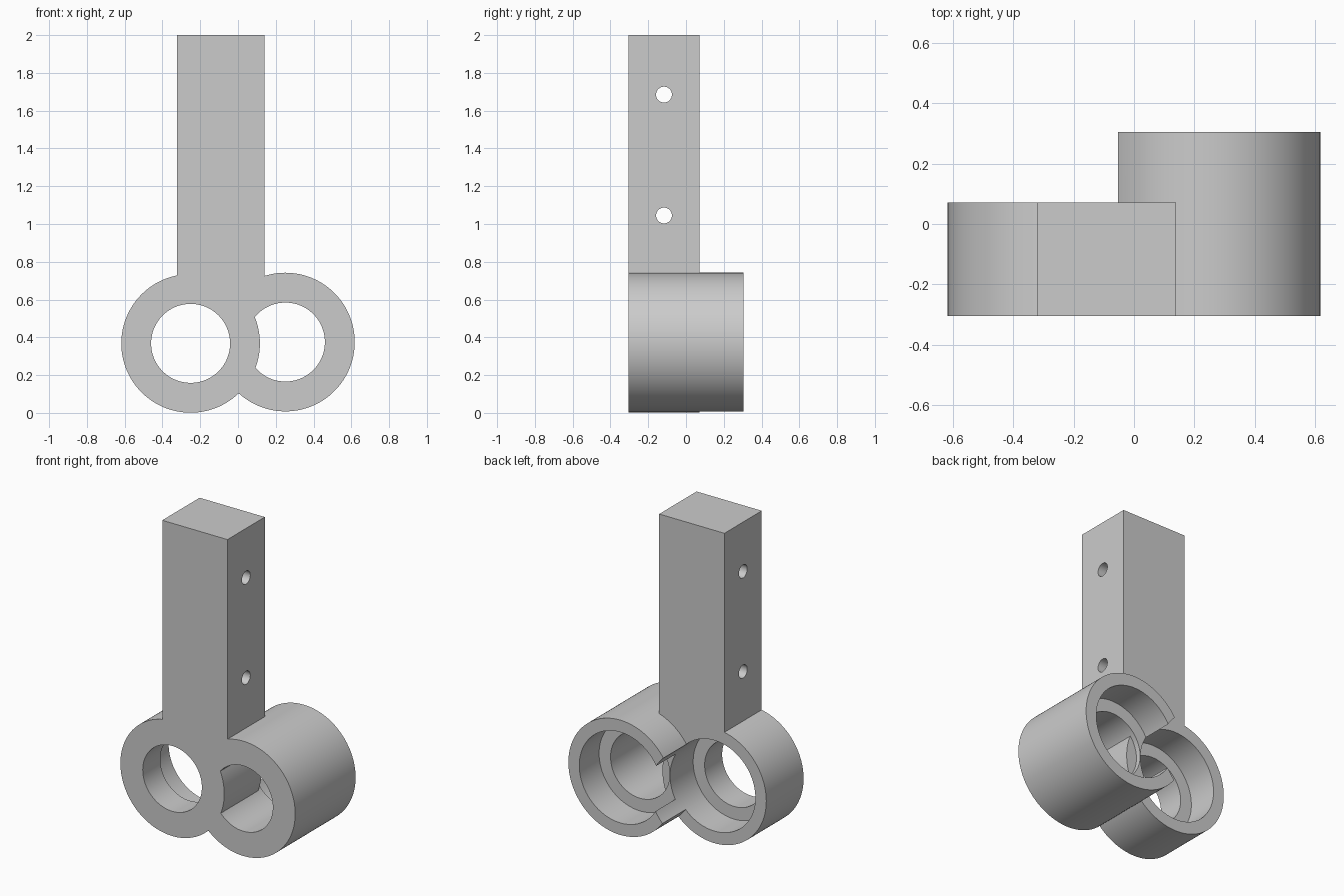
import bpy
import math

cube = bpy.data.objects.get("Cube")
if cube:
    bpy.data.objects.remove(cube, do_unlink=True)

grey = bpy.data.materials.new("plain_grey")
grey.use_nodes = True
colour = (0.6, 0.6, 0.6, 1)
grey.diffuse_color = colour
grey.node_tree.nodes["Principled BSDF"].inputs["Base Color"].default_value = colour

FRONT, STEM_BACK, BACK = -0.305, 0.072, 0.305
LEFT_X, RIGHT_X = -0.251, 0.251
LEFT_Z, RIGHT_Z = 0.368, 0.375
OUTER, HOLE, BORE = 0.367, 0.209, 0.29
BORE_DEPTH = 0.2
PAST = 0.1  # how far cutters reach past a surface


def finish(obj, name):
    obj.name = name
    obj.data.materials.clear()
    obj.data.materials.append(grey)
    return obj


def tube(name, x, z, radius, y0, y1):
    """Cylinder along y from y0 to y1."""
    bpy.ops.mesh.primitive_cylinder_add(
        vertices=128, radius=radius, depth=y1 - y0,
        location=(x, (y0 + y1) / 2, z), rotation=(math.pi / 2, 0, 0))
    return finish(bpy.context.object, name)


def combine(target, other, operation):
    """Apply a boolean and remove the second body."""
    mod = target.modifiers.new(operation.lower(), 'BOOLEAN')
    mod.operation = operation
    mod.solver = 'EXACT'
    mod.object = other
    bpy.ops.object.select_all(action='DESELECT')
    bpy.context.view_layer.objects.active = target
    target.select_set(True)
    bpy.ops.object.modifier_apply(modifier=mod.name)
    bpy.data.objects.remove(other, do_unlink=True)


# Upright stem
x0, x1, z0, z1 = -0.322, 0.139, 0.62, 2.0
bpy.ops.mesh.primitive_cube_add(
    size=1, location=((x0 + x1) / 2, (FRONT + STEM_BACK) / 2, (z0 + z1) / 2))
stem = finish(bpy.context.object, "stem")
stem.scale = (x1 - x0, STEM_BACK - FRONT, z1 - z0)
bpy.ops.object.transform_apply(location=False, rotation=False, scale=True)

# Long socket with its stepped bore
bracket = tube("twin_socket_bracket", RIGHT_X, RIGHT_Z, OUTER, FRONT, BACK)
combine(bracket, tube("long_hole", RIGHT_X, RIGHT_Z, HOLE, FRONT - PAST, BACK + PAST), 'DIFFERENCE')
combine(bracket, tube("long_bore", RIGHT_X, RIGHT_Z, BORE, BACK - BORE_DEPTH, BACK + PAST), 'DIFFERENCE')

# Short socket and stem join the long socket
combine(bracket, tube("short_socket", LEFT_X, LEFT_Z, OUTER, FRONT, STEM_BACK), 'UNION')
combine(bracket, stem, 'UNION')

# Short socket bore, which also opens the side of the long socket
combine(bracket, tube("short_hole", LEFT_X, LEFT_Z, HOLE, FRONT - PAST, BACK + PAST), 'DIFFERENCE')
combine(bracket, tube("short_bore", LEFT_X, LEFT_Z, BORE, STEM_BACK - BORE_DEPTH, BACK + PAST), 'DIFFERENCE')

# Screw holes across the stem
for z in (1.045, 1.685):
    bpy.ops.mesh.primitive_cylinder_add(
        vertices=48, radius=0.042, depth=1,
        location=((x0 + x1) / 2, (FRONT + STEM_BACK) / 2, z), rotation=(0, math.pi / 2, 0))
    combine(bracket, finish(bpy.context.object, "screw_hole"), 'DIFFERENCE')

bpy.ops.object.select_all(action='DESELECT')
bracket.select_set(True)
bpy.context.view_layer.objects.active = bracket
bpy.ops.object.shade_smooth_by_angle(angle=math.radians(30))
